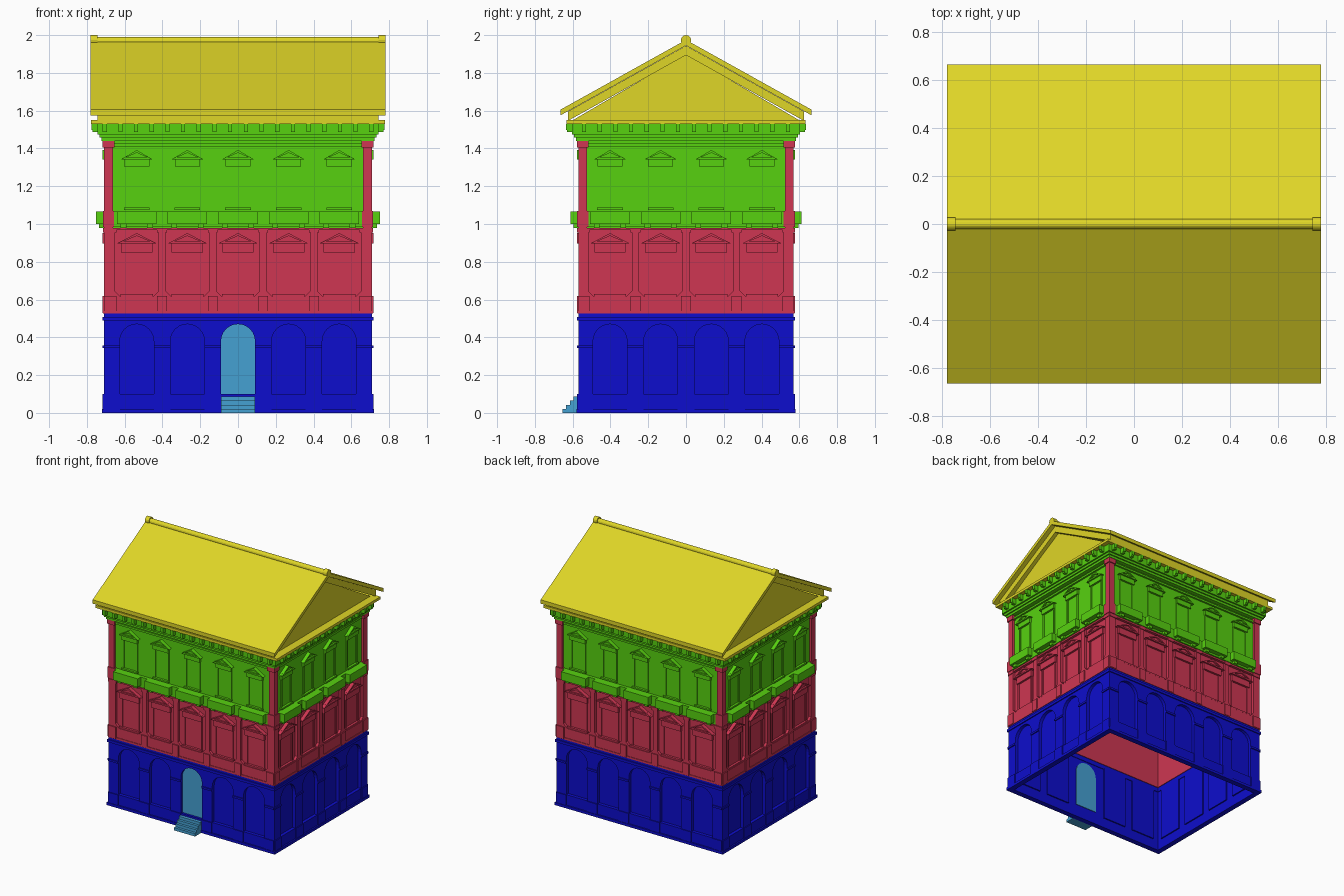
import bpy, bmesh, math
from mathutils import Matrix

cube = bpy.data.objects.get("Cube")
if cube:
    bpy.data.objects.remove(cube, do_unlink=True)


def material(name, *rgb):
    m = bpy.data.materials.new(name)
    m.use_nodes = True
    m.diffuse_color = (*rgb, 1)
    m.node_tree.nodes["Principled BSDF"].inputs["Base Color"].default_value = (*rgb, 1)
    return m


BLUE = material("deep blue", .004, .004, .61)
RED = material("crimson", .62, .037, .084)
GREEN = material("grass green", .095, .64, .005)
YELLOW = material("mustard yellow", .74, .67, .02)
SKY = material("sky blue", .06, .355, .65)

FLAT = Matrix()
HX, HY, BAY = .71, .57, .268


def facing(k):
    """Wall frame: x along the wall, y up, z outward, turned k quarter turns."""
    return Matrix.Rotation(k * math.pi / 2, 4, 'Z') @ Matrix.Rotation(math.pi / 2, 4, 'X')


def prism(name, mat, loops, d0, d1, frame):
    """Extrude outlines (nested loops become holes) from depth d0 to d1."""
    cu = bpy.data.curves.new(name, 'CURVE')
    cu.dimensions, cu.fill_mode, cu.extrude = '2D', 'BOTH', (d1 - d0) / 2
    for pts in loops:
        sp = cu.splines.new('POLY')
        sp.points.add(len(pts) - 1)
        for p, (u, v) in zip(sp.points, pts):
            p.co = (u, v, 0, 1)
        sp.use_cyclic_u = True
    tmp = bpy.data.objects.new(name, cu)
    bpy.context.collection.objects.link(tmp)
    dg = bpy.context.evaluated_depsgraph_get()
    me = bpy.data.meshes.new_from_object(tmp.evaluated_get(dg))
    bpy.data.objects.remove(tmp)
    bpy.data.curves.remove(cu)
    bm = bmesh.new()
    bm.from_mesh(me)
    bmesh.ops.remove_doubles(bm, verts=bm.verts, dist=1e-5)
    bmesh.ops.recalc_face_normals(bm, faces=bm.faces)
    bmesh.ops.transform(bm, verts=bm.verts,
                        matrix=frame @ Matrix.Translation((0, 0, (d0 + d1) / 2)))
    for f in bm.faces:
        f.smooth = False
    bm.to_mesh(me)
    bm.free()
    me.name = name
    me.materials.clear()
    me.materials.append(mat)
    ob = bpy.data.objects.new(name, me)
    bpy.context.collection.objects.link(ob)
    return ob


def rect(u0, u1, v0, v1):
    return [(u0, v0), (u1, v0), (u1, v1), (u0, v1)]


def arch(c, w, v0, top, n=12):
    arc = [(c + w * math.cos(math.pi * i / n), top - w + w * math.sin(math.pi * i / n))
           for i in range(n + 1)]
    return [(c - w, v0), (c + w, v0)] + arc


def panel(c, w, v0, v1, cut=.03):
    return [(c - w + cut, v0), (c + w - cut, v0), (c + w, v0 + cut),
            (c + w, v1), (c - w, v1), (c - w, v0 + cut)]


def triangle(c, w, v0, v1):
    return [(c - w, v0), (c + w, v0), (c, v1)]


def circle(r, v, n=16):
    return [(r * math.cos(2 * math.pi * i / n), v + r * math.sin(2 * math.pi * i / n))
            for i in range(n)]


def ring(name, mat, out, z0, z1, inner=-.03):
    """Rectangular moulding running round the building."""
    loops = [rect(-HX - o, HX + o, -HY - o, HY + o) for o in (out, inner)]
    prism(name, mat, loops, z0, z1, FLAT)


def window(label, mat, cs, D, w, base, apex, bottom, sill, fr):
    """Pedimented hoods, lintels, jambs and sills of one row of windows."""
    back = D - .02
    prism(label + "_pediments", mat, [triangle(c, w, base, apex) for c in cs], back, D - .004, fr)
    rims = [triangle(c, w + .003, base - .003, apex + .002) for c in cs]
    rims += [triangle(c, w * .68, base + .008, apex - .013) for c in cs]
    prism(label + "_pediment_rims", mat, rims, back, D + .008, fr)
    prism(label + "_lintels", mat, [rect(c - w * .83, c + w * .83, bottom, base - .003)
                                    for c in cs], back, D - .004, fr)
    jambs = [rect(c + s * w * .72 - .007, c + s * w * .72 + .007, sill, bottom)
             for c in cs for s in (-1, 1)]
    prism(label + "_jambs", mat, jambs, back, back + .007, fr)
    prism(label + "_sills", mat, [rect(c - w * .85, c + w * .85, sill, sill + .012)
                                  for c in cs], back, D - .002, fr)


# Four walls, each built bay by bay
for k, side in enumerate(("front", "left", "back", "right")):
    long = k % 2 == 0
    n, half, D = (5, HX, HY) if long else (4, HY, HX)
    fr = facing(k)
    cs = [(i - (n - 1) / 2) * BAY for i in range(n)]
    span = half if long else half - .025

    def piers(w, v0, v1):
        edges = [-half] + [c + s * w for c in cs for s in (-1, 1)] + [half]
        return [rect(a, b, v0, v1) for a, b in zip(edges[::2], edges[1::2])]

    # Ground floor arcade
    prism(side + "_arcade", BLUE, [rect(-span, span, 0, .525)] +
          [arch(c, .09, .1, .47) for c in cs], D - .025, D, fr)
    niches = [c for c in cs if k or abs(c) > .01]
    prism(side + "_niche_backs", BLUE, [rect(c - .1, c + .1, .08, .49) for c in niches],
          D - .035, D - .025, fr)
    prism(side + "_pier_bases", BLUE, piers(.09, 0, .1), D, D + .007, fr)
    prism(side + "_imposts", BLUE, piers(.09, .343, .358), D - .01, D + .008, fr)

    # Middle floor pilasters and windows
    prism(side + "_pilasters", RED, [rect(-span, span, .525, .98)] +
          [panel(c, .115, .615, .967) for c in cs], D - .02, D, fr)
    prism(side + "_middle_wall", RED, [rect(-span, span, .525, .98)], D - .03, D - .02, fr)
    prism(side + "_pedestals", RED, piers(.108, .53, .62), D, D + .008, fr)
    prism(side + "_capitals", RED, piers(.108, .955, .98), D, D + .006, fr)
    window(side + "_middle_window", RED, cs, D, .1, .9, .95, .848, .617, fr)

    # Upper floor wall, windows and balconies
    prism(side + "_upper_wall", GREEN, [rect(.022 - half, half - .022, .98, 1.45)],
          D - .035, D - .02, fr)
    window(side + "_upper_window", GREEN, cs, D, .08, 1.345, 1.39, 1.305, 1.075, fr)
    prism(side + "_balconies", GREEN, [rect(c - .105, c + .105, 1.0, 1.065) for c in cs],
          D - .03, D + .042, fr)
    prism(side + "_balcony_brackets", GREEN,
          [rect(c + s * .07 - .015, c + s * .07 + .015, .98, 1.0) for c in cs for s in (-1, 1)],
          D - .03, D + .025, fr)
    prism(side + "_parapet", GREEN, [rect(.047 - half, half - .047, .985, 1.065)],
          D - .03, D + .004, fr)

    # Brackets under the eaves
    m = 18 if long else 14
    us = [(i - (m - 1) / 2) * .083 for i in range(m)]
    prism(side + "_eaves_brackets", GREEN, [rect(u - .011, u + .011, 1.487, 1.53) for u in us],
          D, D + .06, fr)
    prism(side + "_eaves_bracket_feet", GREEN,
          [rect(u - .011, u + .011, 1.498, 1.53) for u in us], D + .06, D + .066, fr)

# Corner columns on the upper floor
for name, z0, z1, o in (("corner_columns", .98, 1.44, 0), ("column_bases", .985, 1.07, .006),
                        ("column_capitals", 1.405, 1.44, .008)):
    corners = []
    for sx in (-1, 1):
        for sy in (-1, 1):
            x, y = sx * (HX - .0235), sy * (HY - .0235)
            r = .0235 + o
            corners.append(rect(x - r, x + r, y - r, y + r))
    prism(name, RED, corners, z0, z1, FLAT)

# Continuous mouldings
ring("plinth", BLUE, .011, 0, .02)
ring("ground_cornice", BLUE, .008, .488, .508)
ring("middle_base", RED, .004, .525, .54)
ring("architrave", GREEN, -.006, 1.41, 1.425)
ring("frieze_lower", GREEN, .012, 1.44, 1.458)
ring("frieze_middle", GREEN, .022, 1.458, 1.475)
ring("frieze_upper", GREEN, .034, 1.475, 1.53)

# Doorway and steps
prism("door", SKY, [arch(0, .092, .1, .472)], HY - .03, HY - .018, facing(0))
stairs = [(-.55, 0)]
for i in range(4):
    y = -.655 + i * .02
    stairs += [(y, i * .0215), (y, (i + 1) * .0215)]
stairs.append((-.55, .086))
prism("steps", SKY, [stairs], -.09, .09, facing(1))

# Roof with gables, drawn as end profiles along the length
along = facing(1)


def chevron(y, z_eave, z_ridge, t):
    return [(-y, z_eave), (0, z_ridge), (y, z_eave), (y, z_eave - t), (0, z_ridge - t),
            (-y, z_eave - t)]


prism("eaves_cornice", YELLOW, [rect(-HX - .068, HX + .068, -HY - .062, HY + .062)],
      1.53, 1.55, FLAT)
prism("roof", YELLOW, [chevron(.665, 1.605, 1.975, .03)], -.78, .78, along)
prism("raking_moulding", YELLOW, [chevron(.625, 1.596, 1.944, .05)], -.745, .745, along)
prism("gable", YELLOW, [triangle(0, .6, 1.549, 1.9)], -.715, .715, along)
prism("ridge_roll", YELLOW, [circle(.021, 1.97)], -.75, .75, along)
for name, a in (("left_ridge_cap", .745), ("right_ridge_cap", -.78)):
    prism(name, YELLOW, [circle(.027, 1.973)], a, a + .035, along)
